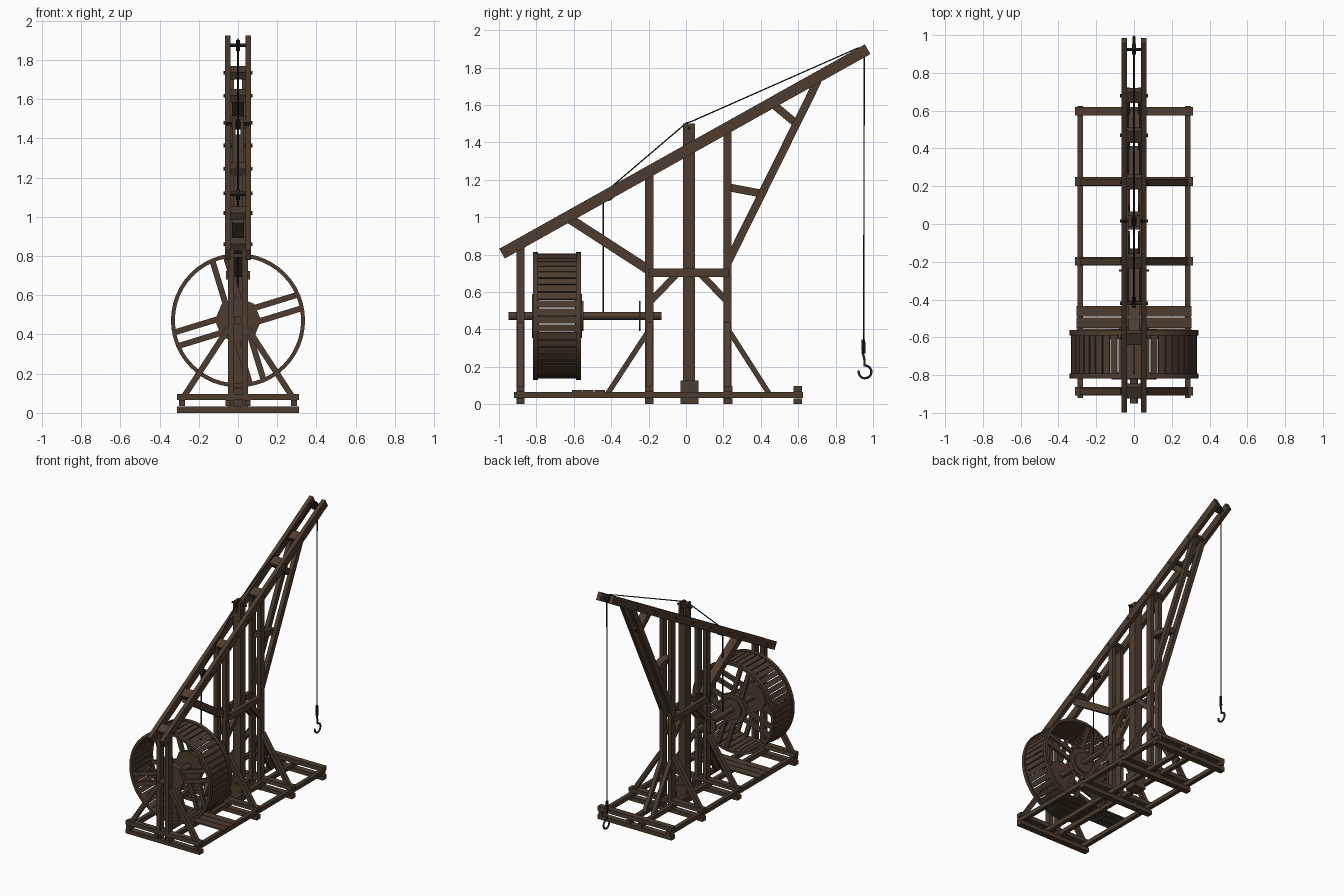
import bpy, bmesh, math
from mathutils import Vector, Matrix

if "Cube" in bpy.data.objects:
    bpy.data.objects.remove(bpy.data.objects["Cube"])


def material(name, col):
    m = bpy.data.materials.new(name)
    m.diffuse_color = (*col, 1)
    m.use_nodes = True
    m.node_tree.nodes["Principled BSDF"].inputs["Base Color"].default_value = m.diffuse_color
    return m


WOOD = material("dark wood", (0.075, 0.046, 0.027))
IRON = material("dark rope and iron", (0.02, 0.016, 0.013))
X, Y, Z = Vector((1, 0, 0)), Vector((0, 1, 0)), Vector((0, 0, 1))


def finish(name, bm, mat):
    bmesh.ops.recalc_face_normals(bm, faces=bm.faces)
    me = bpy.data.meshes.new(name)
    bm.to_mesh(me)
    bm.free()
    me.materials.append(mat)
    ob = bpy.data.objects.new(name, me)
    bpy.context.collection.objects.link(ob)
    return ob


def add_box(bm, p0, p1, w, t, side=X):
    """Box from p0 to p1, w wide along side, t thick along the third axis."""
    p0, p1 = Vector(p0), Vector(p1)
    d = p1 - p0
    u = d.normalized()
    v = u.cross(side).normalized()
    m = Matrix((side * w, v * t, d)).transposed().to_4x4()
    m.translation = (p0 + p1) / 2
    bmesh.ops.create_cube(bm, size=1, matrix=m)


def beam(name, p0, p1, w, t, side=X):
    bm = bmesh.new()
    add_box(bm, p0, p1, w, t, side)
    return finish(name, bm, WOOD)


def pair(name, p0, p1, w, t, side=X):
    """Beam and its mirror image across x = 0."""
    for s in (-1, 1):
        beam(name, (s * p0[0], *p0[1:]), (s * p1[0], *p1[1:]), w, t, side)


def rod(name, p0, p1, r, mat=WOOD, n=12):
    p0, p1 = Vector(p0), Vector(p1)
    d = p1 - p0
    m = Matrix.Translation((p0 + p1) / 2) @ d.to_track_quat('Z', 'Y').to_matrix().to_4x4()
    bm = bmesh.new()
    bmesh.ops.create_cone(bm, cap_ends=True, segments=n, radius1=r, radius2=r,
                          depth=d.length, matrix=m)
    return finish(name, bm, mat)


def cord(name, pts, r):
    cu = bpy.data.curves.new(name, 'CURVE')
    cu.dimensions = '3D'
    cu.bevel_depth = r
    cu.bevel_resolution = 1
    cu.use_fill_caps = True
    sp = cu.splines.new('POLY')
    sp.points.add(len(pts) - 1)
    for q, p in zip(sp.points, pts):
        q.co = (*p, 1)
    cu.materials.append(IRON)
    bpy.context.collection.objects.link(bpy.data.objects.new(name, cu))


def boom_z(y):
    return 1.355 + 0.559 * y


# Base frame: long rails sandwiched between double cross beams
pair("base_rail", (0.285, -0.92, 0.05), (0.285, 0.625, 0.05), 0.03, 0.032)
pair("centre_rail", (0.05, -0.92, 0.05), (0.05, 0.625, 0.05), 0.03, 0.032)
for y in (-0.885, -0.197, 0.225, 0.598):
    for z in (0.016, 0.081):
        beam("cross_beam", (-0.312, y, z), (0.312, y, z), 0.045, 0.031, Y)
for y in (-0.462, -0.522, -0.582):
    beam("floor_board", (-0.305, y, 0.071), (0.305, y, 0.071), 0.056, 0.01, Y)

# Mast with foot block and forked top
beam("mast_foot", (0, 0.018, 0), (0, 0.018, 0.128), 0.1, 0.096)
beam("mast", (0, 0.016, 0.1), (0, 0.016, 1.42), 0.062, 0.064)
pair("mast_fork", (0.022, 0.016, 1.42), (0.022, 0.016, 1.502), 0.018, 0.064)

# Paired posts with sideways and lengthwise braces
for y, top in ((-0.885, 0.84), (-0.197, 1.225), (0.222, 1.46)):
    pair("post", (0.036, y, 0), (0.036, y, top), 0.03, 0.045)
    pair("side_brace", (0.275, y, 0.085), (0.05, y, 0.43), 0.035, 0.03, Y)
pair("back_brace", (0.036, -0.42, 0.055), (0.036, -0.195, 0.4), 0.03, 0.028)
pair("front_brace", (0.036, 0.445, 0.055), (0.036, 0.225, 0.4), 0.03, 0.028)

# Middle collar beams and knee braces
pair("collar_beam", (0.045, -0.2, 0.702), (0.045, 0.23, 0.702), 0.03, 0.045)
pair("knee_brace", (0.036, -0.19, 0.55), (0.036, -0.05, 0.695), 0.03, 0.036)
pair("knee_brace", (0.036, 0.22, 0.55), (0.036, 0.08, 0.695), 0.03, 0.036)

# Boom and its supports
pair("boom", (0.052, -0.984, 0.805), (0.052, 0.971, 1.898), 0.03, 0.06)
beam("boom_brace", (0, -0.195, 0.715), (0, -0.62, 0.99), 0.06, 0.05)
pair("jib_strut", (0.036, 0.225, 0.76), (0.036, 0.705, 1.73), 0.03, 0.042)
beam("strut_tie", (0, 0.225, 1.16), (0, 0.41, 1.125), 0.06, 0.042)
beam("upper_tie", (0, 0.59, 1.5), (0, 0.47, 1.6), 0.06, 0.042)
for y in (-0.885, -0.6, -0.197, 0.222, 0.47, 0.68):
    z = boom_z(y)
    beam("boom_spacer", (0, y - 0.03, z - 0.017), (0, y + 0.03, z + 0.017), 0.075, 0.04)
for y in (-0.885, -0.6, -0.42, -0.197, 0.016, 0.222, 0.47, 0.68):
    rod("boom_peg", (-0.073, y, boom_z(y)), (0.073, y, boom_z(y)), 0.009, n=8)

# Treadwheel: rims, boards, clasp arms and hubs
CZ = 0.472
bm = bmesh.new()
N = 48
for yc in (-0.805, -0.575):
    prof = [(r, yc + s) for r, s in ((0.322, -0.014), (0.342, -0.014),
                                     (0.342, 0.014), (0.322, 0.014))]
    rings = [[bm.verts.new((r * math.cos(a), y, CZ + r * math.sin(a))) for r, y in prof]
             for a in (2 * math.pi * i / N for i in range(N))]
    for i in range(N):
        a, b = rings[i], rings[(i + 1) % N]
        for k in range(4):
            j = (k + 1) % 4
            bm.faces.new((a[k], a[j], b[j], b[k]))
finish("wheel_rims", bm, WOOD)

bm = bmesh.new()
for i in range(N):
    a = 2 * math.pi * (i + 0.5) / N
    c = Vector((0.328 * math.cos(a), 0, CZ + 0.328 * math.sin(a)))
    add_box(bm, c + Y * -0.8, c + Y * -0.58, 0.037, 0.011,
            Vector((-math.sin(a), 0, math.cos(a))))
finish("wheel_boards", bm, WOOD)

for yc in (-0.805, -0.575):
    for deg in (17, 107):
        a = math.radians(deg)
        u = Vector((math.cos(a), 0, math.sin(a)))
        v = Vector((-u.z, 0, u.x))
        c = Vector((0, yc, CZ))
        for s in (-0.036, 0.036):
            beam("wheel_arm", c + v * s - u * 0.328, c + v * s + u * 0.328, 0.022, 0.03, Y)
    rod("wheel_hub", (0, yc - 0.018, CZ), (0, yc + 0.018, CZ), 0.118, n=8)

# Axle and rope drum flanges
rod("axle", (0, -0.95, CZ), (0, -0.13, CZ), 0.022)
for y in (-0.552, -0.247):
    rod("drum_flange", (0, y - 0.005, CZ), (0, y + 0.005, CZ), 0.08, n=16)

# Pulleys
for y, z, r in ((-0.415, 1.115, 0.028), (0.016, 1.475, 0.025), (0.925, 1.875, 0.028)):
    rod("pulley", (-0.011, y, z), (0.011, y, z), r, IRON, 16)
    rod("pulley_pin", (-0.06, y, z), (0.06, y, z), 0.008, IRON, 8)

# Rope and hook
cord("rope", [(0, -0.442, CZ), (0, -0.442, 1.115), (0, -0.425, 1.14), (0, 0, 1.502),
              (0, 0.03, 1.512), (0, 0.92, 1.905), (0, 0.945, 1.895), (0, 0.953, 1.87),
              (0, 0.95, 0.33)], 0.004)
rod("hook_socket", (0, 0.95, 0.27), (0, 0.948, 0.345), 0.01, IRON, 8)
arc = [(0, 0.957 + 0.034 * math.cos(t), 0.173 + 0.034 * math.sin(t))
       for t in (math.radians(95 - 285 * i / 18) for i in range(19))]
cord("hook", [(0, 0.944, 0.28), (0, 0.955, 0.235)] + arc, 0.007)
